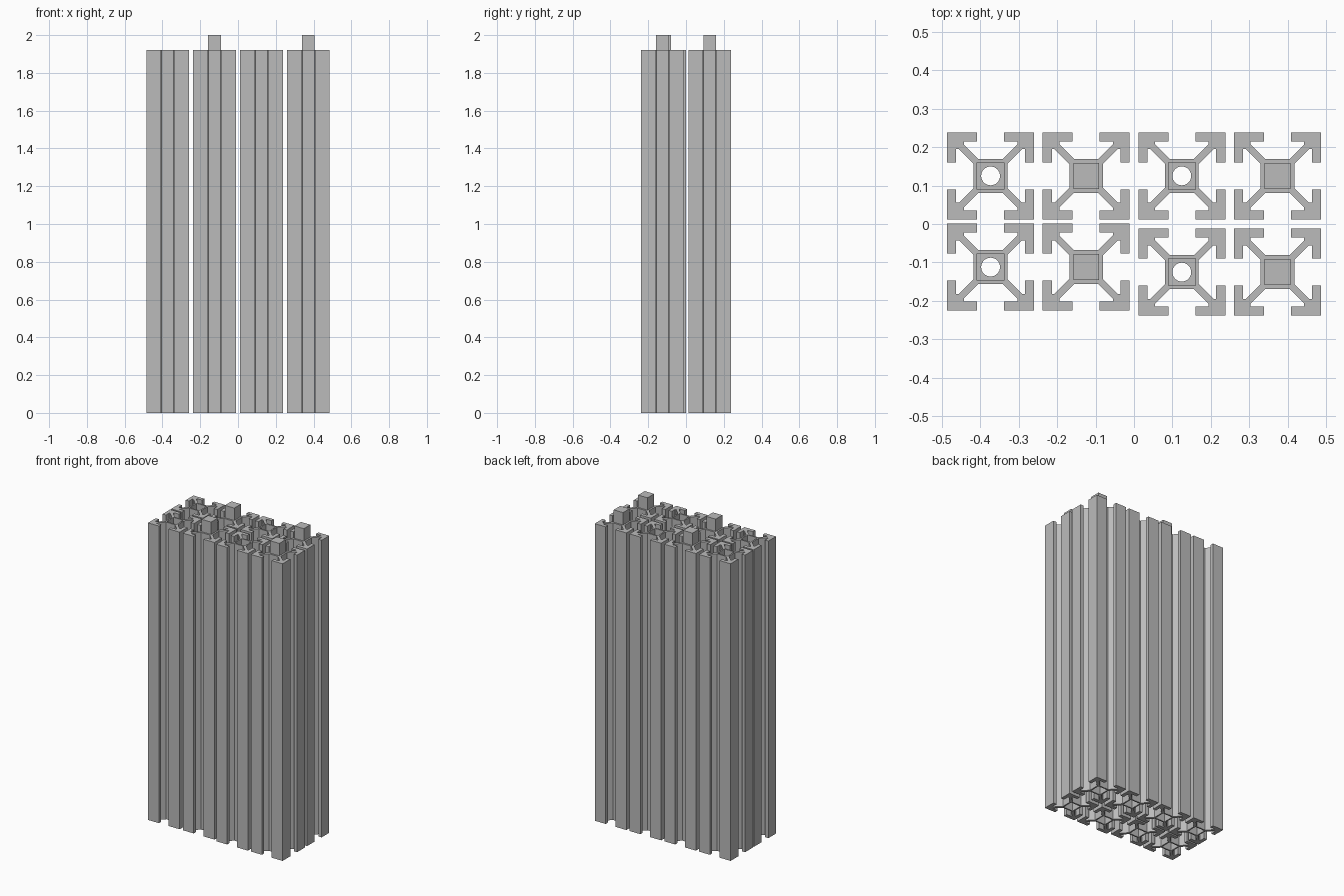
import bpy
import bmesh
import math

cube = bpy.data.objects.get("Cube")
if cube:
    bpy.data.objects.remove(cube, do_unlink=True)

HEIGHT = 1.92      # length of each extrusion
TOP = 2.0          # top of the plugs
DEPTH = 0.09       # depth of the square sockets
CORE, SOCKET, PLUG, BORE = 0.044, 0.035, 0.0335, 0.0245

grey = bpy.data.materials.new("aluminium grey")
grey.use_nodes = True
color = (0.5, 0.5, 0.5, 1)
grey.diffuse_color = color
grey.node_tree.nodes["Principled BSDF"].inputs["Base Color"].default_value = color


def square(h):
    return [(h, h), (-h, h), (-h, -h), (h, -h)]


def circle(r, n=32):
    return [(r * math.cos(2 * math.pi * i / n), r * math.sin(2 * math.pi * i / n))
            for i in range(n)]


def finish(bm, name):
    bmesh.ops.recalc_face_normals(bm, faces=bm.faces)
    mesh = bpy.data.meshes.new(name)
    bm.to_mesh(mesh)
    bm.free()
    mesh.materials.append(grey)
    return mesh


def ring(bm, points, z):
    return [bm.verts.new((x, y, z)) for x, y in points]


def loop_edges(bm, verts):
    return [bm.edges.get((a, b)) or bm.edges.new((a, b))
            for a, b in zip(verts, verts[1:] + verts[:1])]


def walls(bm, a, b):
    n = len(a)
    for i in range(n):
        j = (i + 1) % n
        bm.faces.new((a[i], a[j], b[j], b[i]))


def annulus(bm, a, b):
    edges = loop_edges(bm, a) + loop_edges(bm, b)
    bmesh.ops.triangle_fill(bm, edges=edges, use_beauty=True, normal=(0, 0, 1))


def lofted(name, sections, closed):
    """Each section is a straight wall; flat rings join one wall to the next."""
    bm = bmesh.new()
    rings = []
    for shape, z0, z1 in sections:
        a, b = ring(bm, shape, z0), ring(bm, shape, z1)
        walls(bm, a, b)
        rings.append((a, b))
    for one, two in zip(rings, rings[1:]):
        annulus(bm, one[1], two[0])
    if closed:
        annulus(bm, rings[-1][1], rings[0][0])
    else:
        bm.faces.new(rings[0][0])
        bm.faces.new(rings[-1][1])
    return finish(bm, name)


# Core with a socket at both ends and a bore right through
socket_core = lofted("socket_core", [
    (square(CORE), 0, HEIGHT),
    (square(SOCKET), HEIGHT, HEIGHT - DEPTH),
    (circle(BORE), HEIGHT - DEPTH, DEPTH),
    (square(SOCKET), DEPTH, 0)], True)

# Core with a plug on top, a socket below and a blind bore
plug_core = lofted("plug_core", [
    (square(PLUG), TOP, HEIGHT),
    (square(CORE), HEIGHT, 0),
    (square(SOCKET), 0, DEPTH),
    (circle(BORE), DEPTH, HEIGHT - DEPTH)], False)

# Four corner rails, each a diagonal web ending in an L-shaped lip
half = [(0.035, 0.113), (0.035, 0.0895), (0.0695, 0.0895),
        (0.0695, 0.082), (0.0315, CORE)]
profile = [(0.113, 0.113)] + half + [(CORE, CORE)] + [(y, x) for x, y in reversed(half)]
bm = bmesh.new()
for turn in range(4):
    c, s = round(math.cos(turn * math.pi / 2)), round(math.sin(turn * math.pi / 2))
    turned = [(c * x - s * y, s * x + c * y) for x, y in profile]
    low, high = ring(bm, turned, 0), ring(bm, turned, HEIGHT)
    walls(bm, low, high)
    bm.faces.new(low)
    bm.faces.new(high)
rails = finish(bm, "corner_rails")

# Two rows of four extrusions, sockets and plugs alternating
for col, x in enumerate((-0.3727, -0.1242, 0.1242, 0.3727)):
    front_y = -0.112 if col < 2 else -0.125
    for row, y in (("front", front_y), ("back", 0.125)):
        kind, core = ("plug", plug_core) if col % 2 else ("socket", socket_core)
        for part, mesh in ((kind + "_core", core), ("corner_rails", rails)):
            obj = bpy.data.objects.new(f"{row}_{part}_{col + 1}", mesh)
            obj.location = (x, y, 0)
            bpy.context.collection.objects.link(obj)
